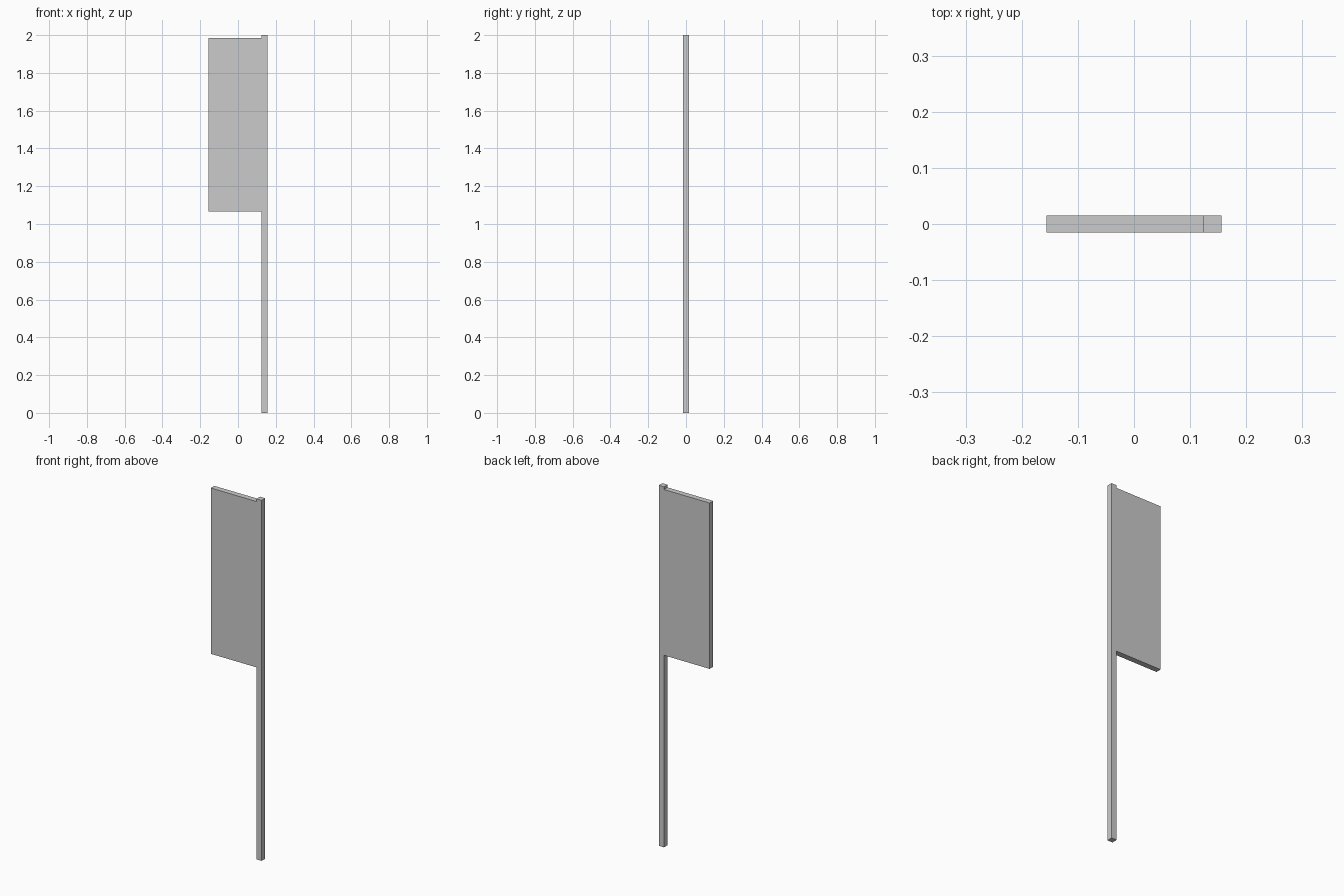
import bpy

if "Cube" in bpy.data.objects:
    bpy.data.objects.remove(bpy.data.objects["Cube"])


def box(name, x0, x1, y0, y1, z0, z1):
    """Axis-aligned box given by its limits."""
    bpy.ops.mesh.primitive_cube_add(
        size=1, location=((x0 + x1) / 2, (y0 + y1) / 2, (z0 + z1) / 2))
    ob = bpy.context.object
    ob.name = name
    ob.scale = (x1 - x0, y1 - y0, z1 - z0)
    bpy.ops.object.transform_apply(location=False, rotation=False, scale=True)
    return ob


HALF_DEPTH = 0.0155

# Square pole, full height
box("pole", 0.124, 0.156, -HALF_DEPTH, HALF_DEPTH, 0.0, 2.0)

# Flat banner panel, flush with the pole front and back
box("banner_panel", -0.156, 0.124, -HALF_DEPTH, HALF_DEPTH, 1.065, 1.985)
